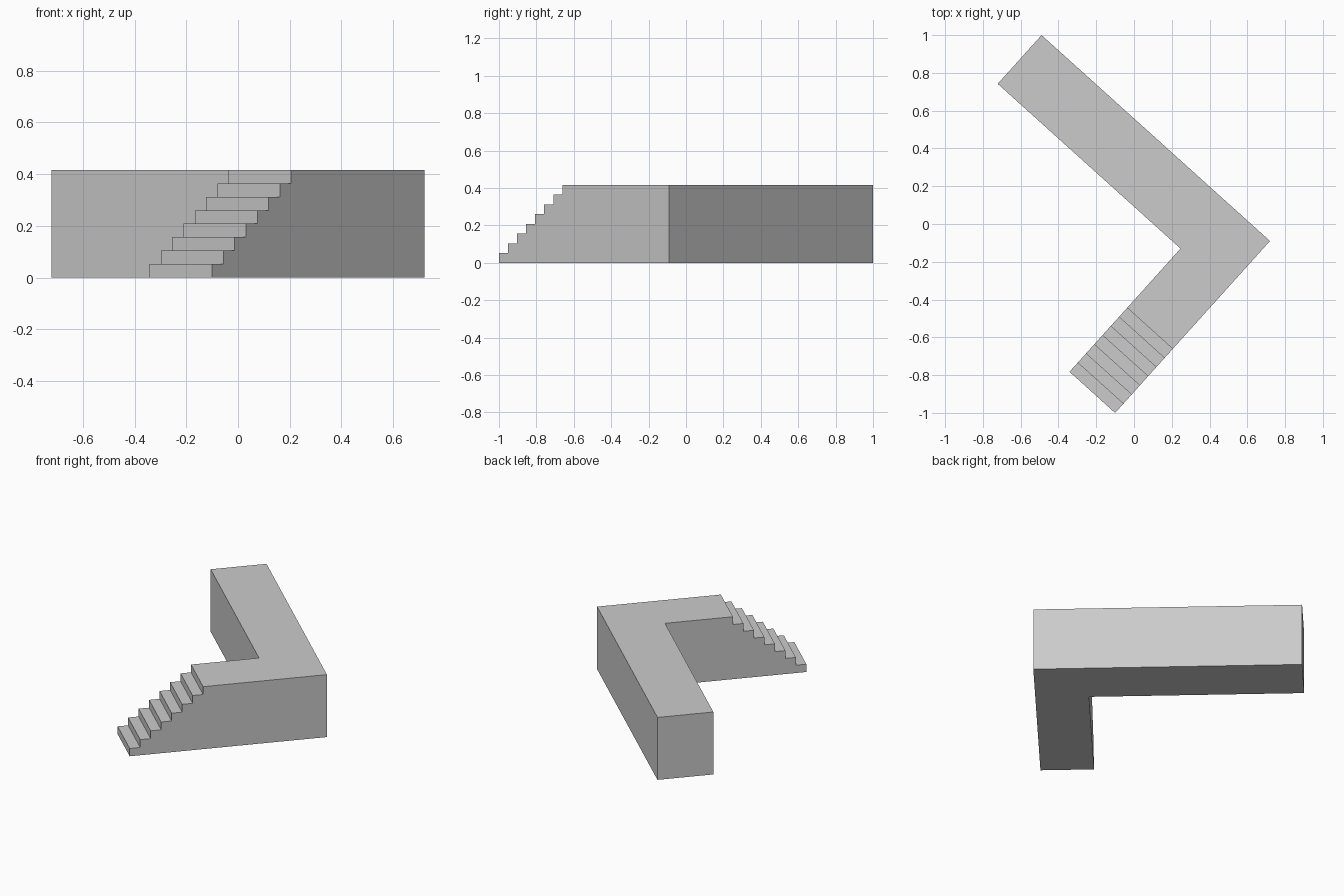
import bpy
import bmesh
import math
from mathutils import Matrix, Vector

cube = bpy.data.objects.get("Cube")
if cube:
    bpy.data.objects.remove(cube, do_unlink=True)

HEIGHT = 0.417
STEPS = 8
STAIR_RUN = 0.456          # length of the seven treads
WING_LENGTH = 1.225        # stair wing, measured along its outer side
WING_WIDTH = 0.325
WALL_LENGTH = 1.628        # long wall, measured along its outer side
WALL_WIDTH = 0.347
OUTER_FOOT = Vector((-0.10, -1.0, 0))
ANGLE = math.atan2(0.91, 0.82)

stone = bpy.data.materials.new("plain_grey")
stone.use_nodes = True
grey = (0.6, 0.6, 0.6, 1)
stone.diffuse_color = grey
stone.node_tree.nodes["Principled BSDF"].inputs["Base Color"].default_value = grey

bm = bmesh.new()


def extrude(faces, distance):
    """Extrude faces along y and return the new end faces."""
    geom = bmesh.ops.extrude_face_region(bm, geom=faces)["geom"]
    verts = [g for g in geom if isinstance(g, bmesh.types.BMVert)]
    bmesh.ops.translate(bm, verts=verts, vec=(0, distance, 0))
    return [g for g in geom if isinstance(g, bmesh.types.BMFace)]


# Side profile: stepped wing plus the square corner block behind it
corner = WING_LENGTH - WALL_WIDTH
tread, riser = STAIR_RUN / (STEPS - 1), HEIGHT / STEPS
profile = [(0, 0)]
for i in range(STEPS):
    profile += [(i * tread, (i + 1) * riser)]
    if i < STEPS - 1:
        profile += [((i + 1) * tread, (i + 1) * riser)]
profile += [(corner, HEIGHT), (corner, 0)]
wing = [bm.verts.new((x, 0, z)) for x, z in profile]
end = [bm.verts.new((WING_LENGTH, 0, z)) for z in (HEIGHT, 0)]
faces = [bm.faces.new(wing), bm.faces.new([wing[-1], wing[-2], *end])]

# Stair wing across its width, then the long wall out of the corner block
ends = extrude(faces, WING_WIDTH)
corner_face = max(ends, key=lambda f: f.calc_center_median().x)
extrude([corner_face], WALL_LENGTH - WING_WIDTH)

# Clean up flat seams and turn the whole shape into place
bmesh.ops.dissolve_limit(bm, angle_limit=math.radians(1),
                         verts=bm.verts[:], edges=bm.edges[:])
bmesh.ops.recalc_face_normals(bm, faces=bm.faces[:])
bm.transform(Matrix.Translation(OUTER_FOOT) @ Matrix.Rotation(ANGLE, 4, "Z"))

mesh = bpy.data.meshes.new("corner_wall_with_stairs")
bm.to_mesh(mesh)
bm.free()
mesh.materials.append(stone)
bpy.context.collection.objects.link(
    bpy.data.objects.new("corner_wall_with_stairs", mesh))
